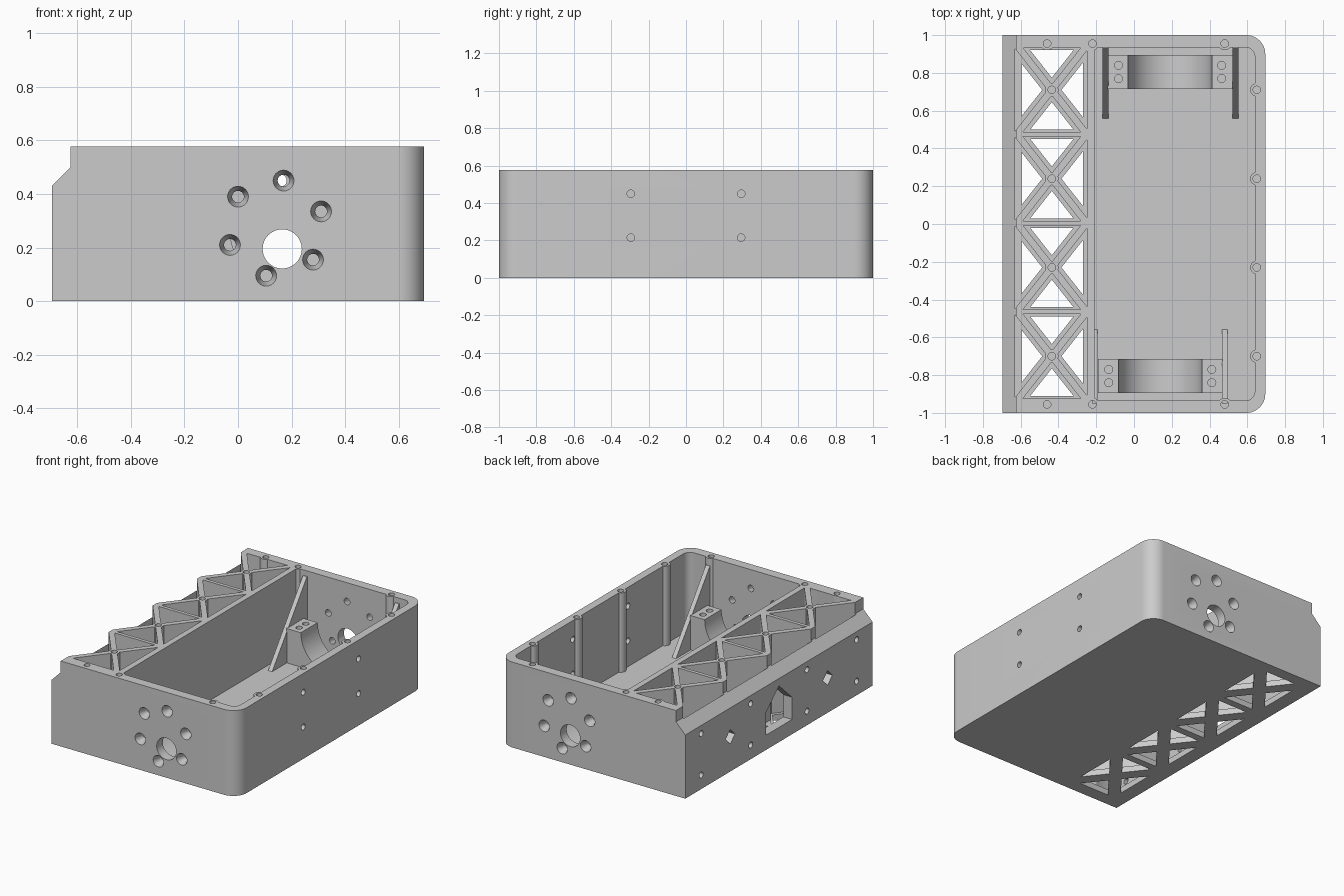
import bpy, bmesh
from math import sin, cos, pi, sqrt

if "Cube" in bpy.data.objects:
    bpy.data.objects.remove(bpy.data.objects["Cube"])

grey = bpy.data.materials.new("plain grey")
grey.use_nodes = True
grey.diffuse_color = (0.6, 0.6, 0.6, 1)
grey.node_tree.nodes["Principled BSDF"].inputs["Base Color"].default_value = (0.6, 0.6, 0.6, 1)

AXES = {"x": lambda u, v, w: (w, u, v),
        "y": lambda u, v, w: (u, w, v),
        "z": lambda u, v, w: (u, v, w)}


def loft(bm, sections, axis="z"):
    """Solid through matching outlines; sections = [(position, points), ...]"""
    rings = [[bm.verts.new(AXES[axis](u, v, w)) for u, v in pts] for w, pts in sections]
    for a, b in zip(rings, rings[1:]):
        for i in range(len(a)):
            j = (i + 1) % len(a)
            bm.faces.new((a[i], a[j], b[j], b[i]))
    bm.faces.new(rings[0])
    bm.faces.new(rings[-1])


def prism(bm, pts, a, b, axis="z"):
    loft(bm, [(a, pts), (b, pts)], axis)


def circle(u, v, r, n=32):
    return [(u + r * cos(2 * pi * i / n), v + r * sin(2 * pi * i / n)) for i in range(n)]


def rect(x0, x1, y0, y1):
    return [(x0, y0), (x1, y0), (x1, y1), (x0, y1)]


def half_rounded(x0, x1, y, r, n=12):
    """Rectangle with its two +x corners rounded"""
    arc = [(x1 - r + r * cos(t), y - r + r * sin(t)) for t in (i * pi / 2 / n for i in range(n + 1))]
    return [(x0, -y)] + [(x, -v) for x, v in reversed(arc)] + arc + [(x0, y)]


def finish(name, bm):
    bmesh.ops.recalc_face_normals(bm, faces=bm.faces)
    mesh = bpy.data.meshes.new(name)
    bm.to_mesh(mesh)
    bm.free()
    ob = bpy.data.objects.new(name, mesh)
    bpy.context.collection.objects.link(ob)
    mesh.materials.append(grey)
    return ob


def boolean(ob, bm, operation="DIFFERENCE"):
    tool = finish("cutter", bm)
    tool.hide_render = True
    mod = ob.modifiers.new("cut", "BOOLEAN")
    mod.operation, mod.solver, mod.object = operation, "EXACT", tool
    bpy.ops.object.select_all(action="DESELECT")
    bpy.context.view_layer.objects.active = ob
    ob.select_set(True)
    bpy.ops.object.modifier_apply(modifier=mod.name)
    bpy.data.objects.remove(tool)


def smooth(ob):
    bpy.ops.object.select_all(action="DESELECT")
    bpy.context.view_layer.objects.active = ob
    ob.select_set(True)
    bpy.ops.object.shade_smooth_by_angle(angle=0.6)


W, L, H, FLOOR, INNER = 0.695, 1.0, 0.577, 0.04, 0.935
TOP = H + 0.1
NODE_X, PITCH = -0.435, 0.47
node_y = [0.005 + PITCH * (i - 1.5) for i in range(4)]

# Outer block
bm = bmesh.new()
prism(bm, half_rounded(-W, W, L, 0.1), 0, H)
case = finish("case", bm)

# Main compartment and the chamfered long edge
bm = bmesh.new()
prism(bm, half_rounded(-0.21, 0.64, INNER, 0.05), FLOOR, TOP)
prism(bm, [(-W - 0.1, 0.33), (-0.625, 0.5), (-0.625, TOP), (-W - 0.1, TOP)], -1.1, 1.1, "y")
boolean(case, bm)


def truss_cells(bm, x0, x1, margin, w, z0, z1):
    """Triangular pockets left between crossed ribs of half width w"""
    s = (PITCH / 2) / 0.185
    k = w * sqrt(1 + s * s)
    for cy in node_y:
        for x, side in ((x0, -1), (x1, 1)):
            h = s * abs(x - NODE_X) - k
            prism(bm, [(x, cy - h), (x, cy + h), (NODE_X + side * k / s, cy)], z0, z1)
        for side in (-1, 1):
            y = PITCH / 2 - margin
            h = (y - k) / s
            prism(bm, [(NODE_X - h, cy + side * y), (NODE_X + h, cy + side * y),
                       (NODE_X, cy + side * k)], z0, z1)


# Deep truss pockets, then smaller openings through the floor
for args in ((-0.63, -0.25, 0.012, 0.018, FLOOR, TOP), (-0.595, -0.27, 0.025, 0.04, -0.1, FLOOR + 0.05)):
    bm = bmesh.new()
    truss_cells(bm, *args)
    boolean(case, bm)

# Screw columns
columns = [(x, side * 0.955) for x in (-0.46, -0.22, 0.48) for side in (-1, 1)]
columns += [(x, y) for x in (0.65, NODE_X) for y in node_y]
bm = bmesh.new()
for x, y in columns:
    prism(bm, circle(x, y, 0.035), 0.01, H)
boolean(case, bm, "UNION")

# Openings in the chamfered wall
bm = bmesh.new()
prism(bm, [(-0.14, 0.1), (0.14, 0.1), (0.14, 0.25), (0, 0.38), (-0.14, 0.25)], -0.8, -0.59, "x")
for side in (-1, 1):
    prism(bm, circle(side * 0.52, 0.235, 0.05, 4), -0.8, -0.6, "x")
    for y in (0.3, 0.83):
        for z in (0.095, 0.375):
            prism(bm, circle(side * y, z, 0.02, 20), -0.8, -0.615, "x")
    # Small holes in the opposite wall
    for z in (0.215, 0.45):
        prism(bm, circle(side * 0.295, z, 0.02, 20), 0.6, 0.8, "x")
# Screw holes in the columns
for x, y in columns:
    prism(bm, circle(x, y, 0.02, 20), H - 0.2, TOP)
boolean(case, bm)

SHAFT_X, MOTOR_X, MOTOR_Z = 0.165, 0.139, 0.272
screws = [(0.17, 0.45), (0, 0.39), (0.31, 0.335), (-0.03, 0.21), (0.28, 0.155), (0.105, 0.095)]


def place(x, side):
    """The back end repeats the front, flipped about the shaft"""
    return x if side < 0 else 2 * SHAFT_X - x


# Shaft holes and countersunk screw holes in both end walls
bm = bmesh.new()
for side in (-1, 1):
    prism(bm, circle(SHAFT_X, 0.195, 0.073, 48), side * 0.91, side * 1.1, "y")
    for x, z in screws:
        loft(bm, [(side * d, circle(place(x, side), z, r, 24))
                  for d, r in ((1.01, 0.039), (0.998, 0.039), (0.96, 0.022), (0.91, 0.022))], "y")
boolean(case, bm)
smooth(case)

for side, end in ((-1, "front"), (1, "back")):
    # Motor cradle with round seat and clamp screw holes
    mx = place(MOTOR_X, side)
    bm = bmesh.new()
    prism(bm, rect(mx - 0.33, mx + 0.33, FLOOR - 0.01, MOTOR_Z), side * 0.715, side * 0.895, "y")
    cradle = finish(end + "_motor_cradle", bm)
    bm = bmesh.new()
    prism(bm, circle(mx, MOTOR_Z, 0.222, 64), side * 0.6, side * 0.92, "y")
    for dx in (-0.273, 0.273):
        for y in (0.77, 0.84):
            prism(bm, circle(mx + dx, side * y, 0.021, 20), 0.12, 0.4)
    boolean(cradle, bm)
    smooth(cradle)

    # Sloping gussets beside the cradle
    for x, label in ((-0.207, "inner"), (0.481, "outer")):
        gx = place(x, side)
        bm = bmesh.new()
        prism(bm, [(side * y, z) for y, z in ((0.555, 0.035), (0.95, 0.035), (0.95, 0.54), (0.93, 0.54))],
              gx - 0.015, gx + 0.015, "x")
        finish(f"{end}_{label}_gusset", bm)
